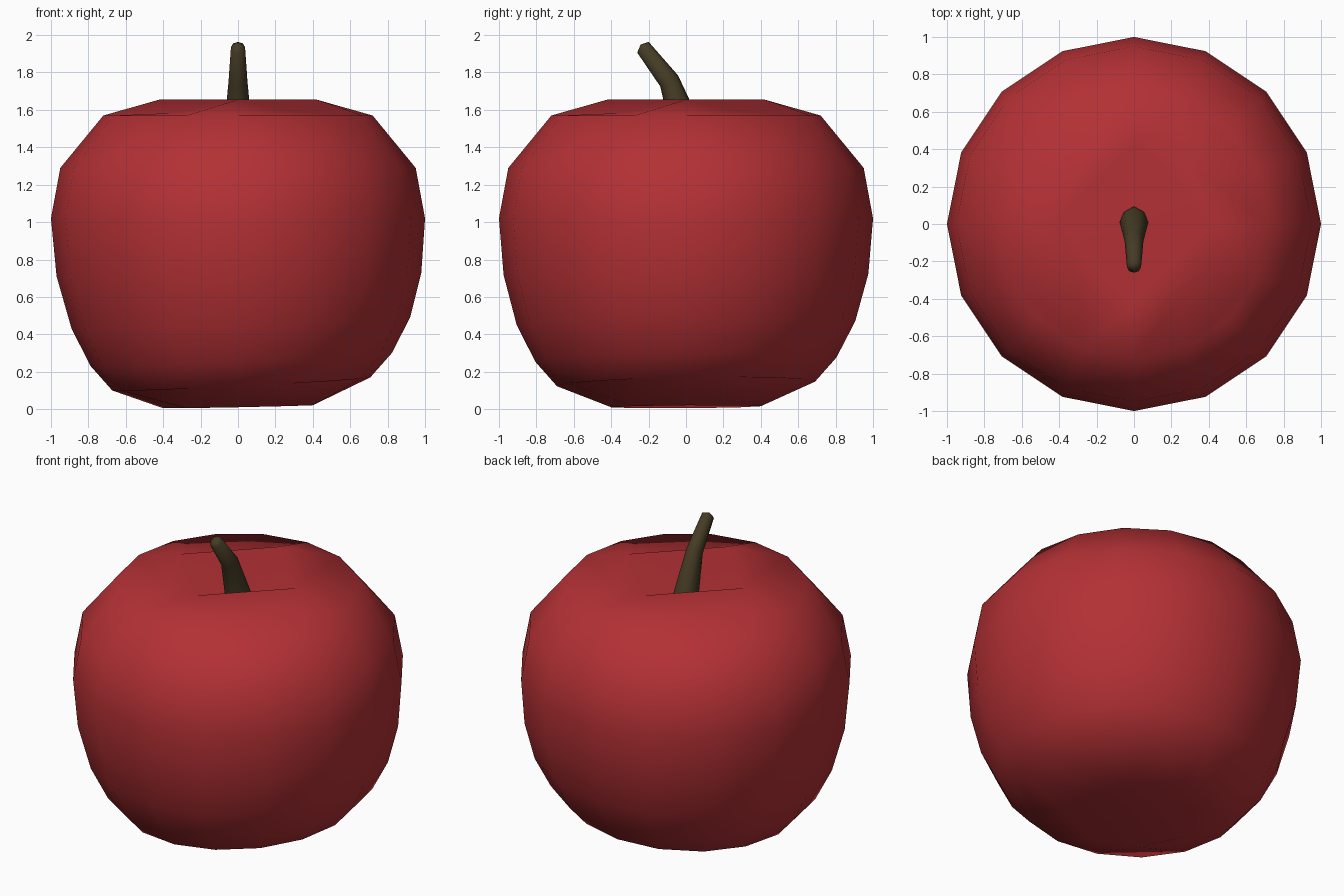
import bpy, bmesh, math
from mathutils import Vector

if "Cube" in bpy.data.objects:
    bpy.data.objects.remove(bpy.data.objects["Cube"])


def finish(name, bm, color):
    bmesh.ops.recalc_face_normals(bm, faces=bm.faces[:])
    for f in bm.faces:
        f.smooth = True
    me = bpy.data.meshes.new(name)
    bm.to_mesh(me)
    bm.free()
    ob = bpy.data.objects.new(name, me)
    bpy.context.collection.objects.link(ob)
    mat = bpy.data.materials.new(name + "_color")
    mat.diffuse_color = color
    mat.use_nodes = True
    mat.node_tree.nodes["Principled BSDF"].inputs["Base Color"].default_value = mat.diffuse_color
    me.materials.append(mat)
    return ob


def bridge(bm, a, b):
    n = len(a)
    for i in range(n):
        j = (i + 1) % n
        bm.faces.new((a[i], a[j], b[j], b[i]))


def cap(bm, outer, inner, center, ridge):
    # 4x4 grid cap: 16-sided edge, 8-sided inner ring, one centre point
    for j in range(1, 8, 2):
        i, p, q = 2 * j, inner[j - 1], inner[(j + 1) % 8]
        bm.faces.new((outer[i - 1], outer[i], outer[i + 1], inner[j]))
        bm.faces.new((outer[i - 2], outer[i - 1], inner[j], p))
        bm.faces.new((outer[i + 1], outer[(i + 2) % 16], q, inner[j]))
        if ridge:
            bm.faces.new((p, inner[j], q))
            bm.faces.new((p, q, center))
        else:
            bm.faces.new((p, inner[j], center))
            bm.faces.new((inner[j], q, center))


# Fruit body: rings of (radius, height, tilt), slightly skewed at the bottom
profile = [(0.69, 0.135, 0.035), (0.805, 0.265, 0.035), (0.905, 0.46, 0.03),
           (0.975, 0.72, 0.01), (1.0, 1.02, 0), (0.95, 1.29, 0), (0.72, 1.57, 0)]
bm = bmesh.new()
rings = []
for r, z, t in profile:
    ring = []
    for k in range(16):
        c, s = math.cos(k * math.pi / 8), math.sin(k * math.pi / 8)
        ring.append(bm.verts.new((r * c + t * 0.5, r * s, z + t * (c + 0.35 * s))))
    rings.append(ring)
for a, b in zip(rings, rings[1:]):
    bridge(bm, a, b)


def inner_ring(r_axis, z_axis, r_diag, z_diag, t):
    out = []
    for k in range(8):
        c, s = math.cos(k * math.pi / 4), math.sin(k * math.pi / 4)
        r, z = (r_diag, z_diag) if k % 2 else (r_axis, z_axis)
        out.append(bm.verts.new((r * c, r * s, z + t * (c + 0.35 * s))))
    return out


# Stem hollow on top, shallow hollow underneath
cap(bm, rings[-1], inner_ring(0.42, 1.655, 0.43, 1.585, 0),
    bm.verts.new((0, 0, 1.42)), True)
cap(bm, rings[0], inner_ring(0.4, 0.013, 0.39, 0.013, 0.008),
    bm.verts.new((0, 0, 0.1)), False)
finish("fruit_body", bm, (0.45, 0.03, 0.035, 1))

# Stem: tapered tube bending towards the front (y, z, radius, lean)
bm = bmesh.new()
path = [(0.02, 1.40, 0.09, 0.2), (0.0, 1.5, 0.083, 0.3),
        (-0.09, 1.755, 0.056, 0.55), (-0.23, 1.935, 0.042, 0.75)]
prev = None
for y, z, r, lean in path:
    side = Vector((0, math.cos(lean), math.sin(lean)))
    ring = []
    for k in range(8):
        a = k * math.pi / 4
        ring.append(bm.verts.new(Vector((r * math.cos(a) * 0.9, y, z)) + side * r * math.sin(a)))
    if prev:
        bridge(bm, prev, ring)
    else:
        bm.faces.new(ring[::-1])
    prev = ring
tip = bm.verts.new((0, -0.242, 1.95))
for i in range(8):
    bm.faces.new((prev[i], prev[(i + 1) % 8], tip))
finish("stem", bm, (0.06, 0.045, 0.018, 1))
